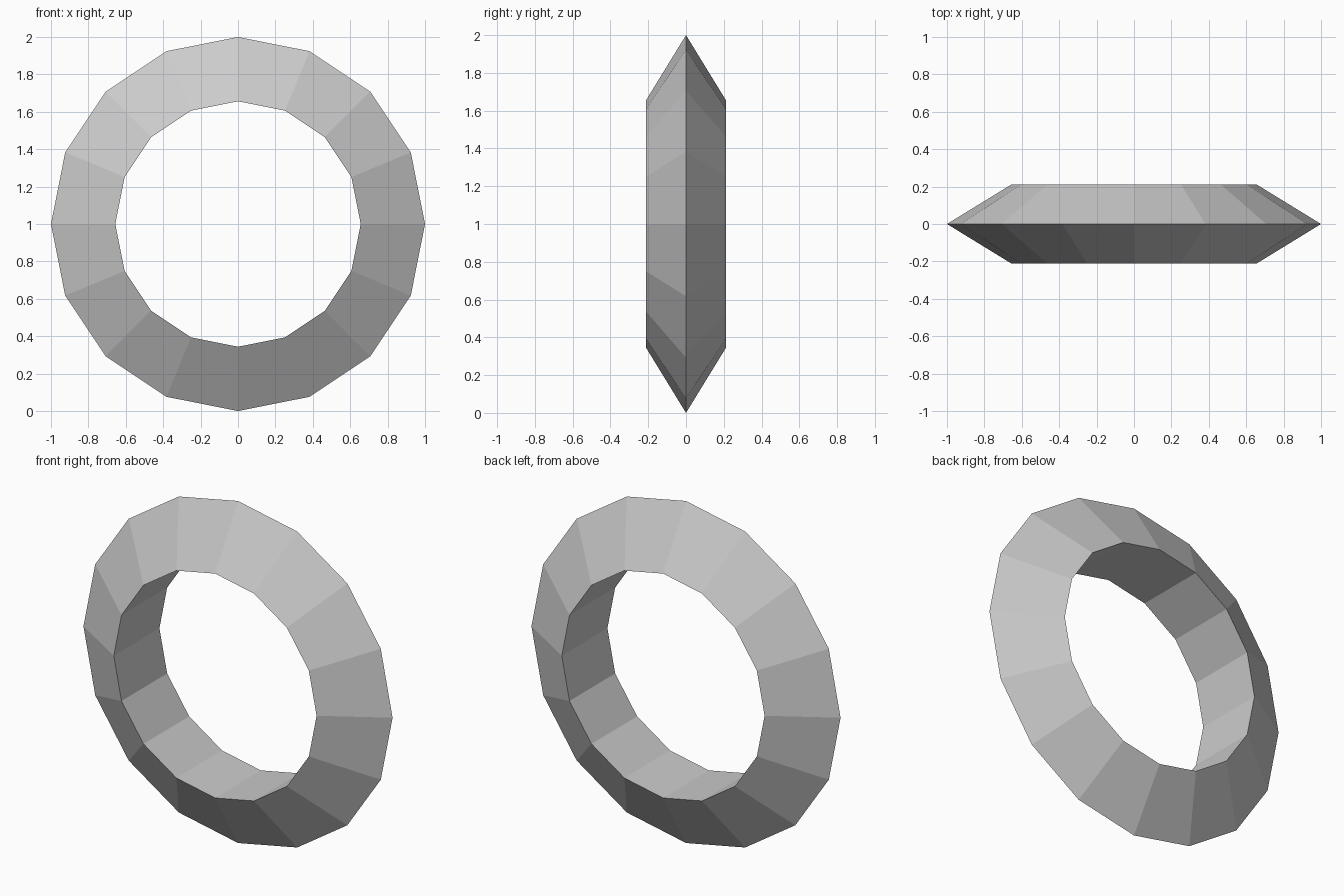
import bpy, bmesh
from math import pi
from mathutils import Matrix, Vector

if "Cube" in bpy.data.objects:
    bpy.data.objects.remove(bpy.data.objects["Cube"])

SIDES = 16
# Triangular cross-section: (radius, depth)
PROFILE = [(1.0, 0.0), (0.656, 0.211), (0.656, -0.211)]

# Sweep the section around the y axis
bm = bmesh.new()
rings = []
for i in range(SIDES):
    turn = Matrix.Rotation(2 * pi * i / SIDES, 3, 'Y')
    rings.append([bm.verts.new(turn @ Vector((r, y, 0)) + Vector((0, 0, 1)))
                  for r, y in PROFILE])
for i in range(SIDES):
    a, b = rings[i], rings[(i + 1) % SIDES]
    for j in range(3):
        k = (j + 1) % 3
        bm.faces.new((a[j], a[k], b[k], b[j]))
bmesh.ops.recalc_face_normals(bm, faces=bm.faces)

# Flat-shaded ring
mesh = bpy.data.meshes.new("ring")
bm.to_mesh(mesh)
bm.free()
bpy.context.collection.objects.link(bpy.data.objects.new("ring", mesh))
